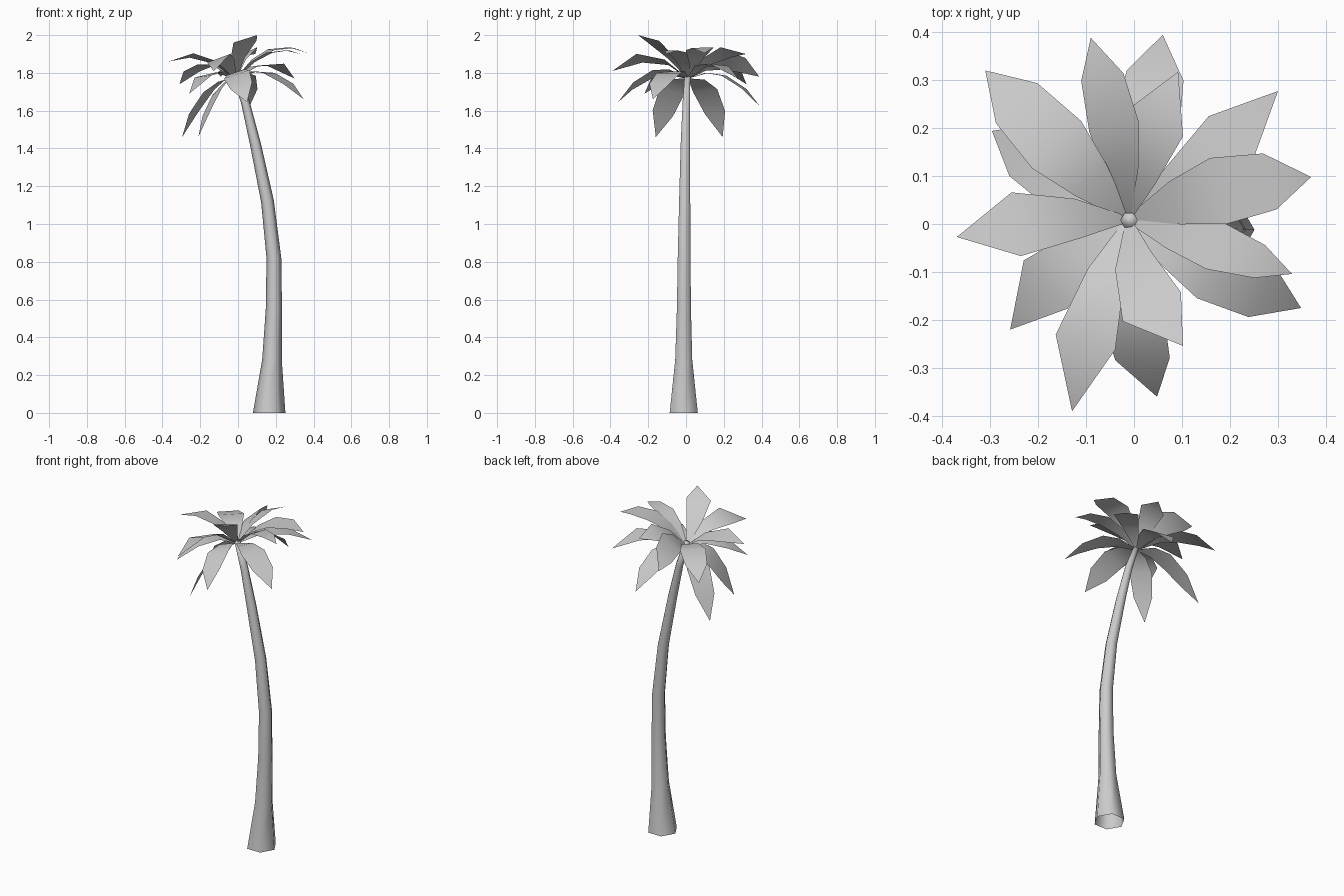
import bpy, bmesh, math
from mathutils import Vector, Matrix

if "Cube" in bpy.data.objects:
    bpy.data.objects.remove(bpy.data.objects["Cube"])


def finish(name, bm):
    mesh = bpy.data.meshes.new(name)
    bm.to_mesh(mesh)
    bm.free()
    for p in mesh.polygons:
        p.use_smooth = True
    obj = bpy.data.objects.new(name, mesh)
    bpy.context.collection.objects.link(obj)
    return obj


# Trunk: six-sided tapering tube along a leaning curve (x, y, z, radius)
TRUNK = [(0.165, -0.012, 0.0, 0.086), (0.18, -0.012, 0.28, 0.052),
         (0.19, -0.011, 0.55, 0.043), (0.19, -0.01, 0.82, 0.039),
         (0.156, -0.007, 1.12, 0.034), (0.093, -0.003, 1.42, 0.029),
         (0.04, 0.002, 1.64, 0.023), (-0.012, 0.008, 1.79, 0.017)]
bm = bmesh.new()
rings = []
for i, (x, y, z, r) in enumerate(TRUNK):
    a = Vector(TRUNK[max(i - 1, 0)][:3])
    b = Vector(TRUNK[min(i + 1, len(TRUNK) - 1)][:3])
    t = Vector((0, 0, 1)) if i == 0 else (b - a).normalized()
    v = Vector((0, 1, 0))
    u = v.cross(t).normalized()
    v = t.cross(u)
    rings.append([bm.verts.new(Vector((x, y, z)) + r * (math.cos(k * math.pi / 3) * u
                  + math.sin(k * math.pi / 3) * v)) for k in range(6)])
for lo, hi in zip(rings, rings[1:]):
    for k in range(6):
        n = (k + 1) % 6
        bm.faces.new((lo[k], lo[n], hi[n], hi[k]))
bm.faces.new(rings[-1])
finish("trunk", bm)

# Fronds: arched sheets with a pointed tip; stations are (position, half width)
LONG = [(0, 0.006), (0.26, 0.046), (0.50, 0.071), (0.78, 0.06)]
NARROW = [(0, 0.006), (0.26, 0.036), (0.52, 0.052), (0.80, 0.036)]
SHORT = [(0, 0.006), (0.29, 0.042), (0.65, 0.068)]
ROOT = Vector((-0.012, 0.01, 1.77))


def frond(name, tip, stations, rise, tilt, bow):
    bm = bmesh.new()
    span = Vector(tip) - ROOT
    level = Vector((-span.y, span.x, 0)).normalized()
    side = Matrix.Rotation(math.radians(tilt), 3, span.normalized()) @ level
    rows = []
    for t, w in stations:
        c = ROOT + span * t + 4 * t * (1 - t) * (Vector((0, 0, rise)) + level * bow)
        rows.append((bm.verts.new(c + side * w), bm.verts.new(c - side * w)))
    for (a, b), (c, d) in zip(rows, rows[1:]):
        bm.faces.new((a, b, d, c))
    bm.faces.new((rows[-1][0], rows[-1][1], bm.verts.new(tip)))
    finish(name, bm)


# tip, outline, arch height, sideways tilt (positive lifts left edge), sideways bow
FRONDS = [
    ((0.06, 0.394, 1.62), LONG, 0.09, 0, 0),
    ((0.092, 0.317, 1.90), SHORT, 0.06, -25, 0.01),
    ((-0.09, 0.388, 1.78), LONG, 0.09, -42, -0.01),
    ((-0.31, 0.32, 1.74), LONG, 0.09, 0, 0),
    ((-0.296, 0.194, 1.46), LONG, 0.09, -10, 0),
    ((-0.369, -0.027, 1.86), SHORT, 0.07, 10, -0.015),
    ((-0.258, -0.22, 1.69), SHORT, 0.07, 5, -0.02),
    ((-0.21, -0.16, 1.46), LONG, 0.085, 24, 0),
    ((-0.129, -0.39, 1.81), SHORT, 0.09, 20, -0.015),
    ((0.048, -0.36, 1.645), LONG, 0.085, 20, -0.025),
    ((0.102, -0.254, 2.0), SHORT, 0.05, 5, -0.03),
    ((0.348, -0.175, 1.66), LONG, 0.085, 0, -0.01),
    ((0.329, -0.104, 1.90), NARROW, 0.07, 0, 0.005),
    ((0.369, 0.098, 1.905), LONG, 0.085, 2, 0.015),
    ((0.30, 0.277, 1.77), SHORT, 0.08, -5, -0.015),
]
for i, f in enumerate(FRONDS):
    frond(f"frond_{i + 1}", *f)
